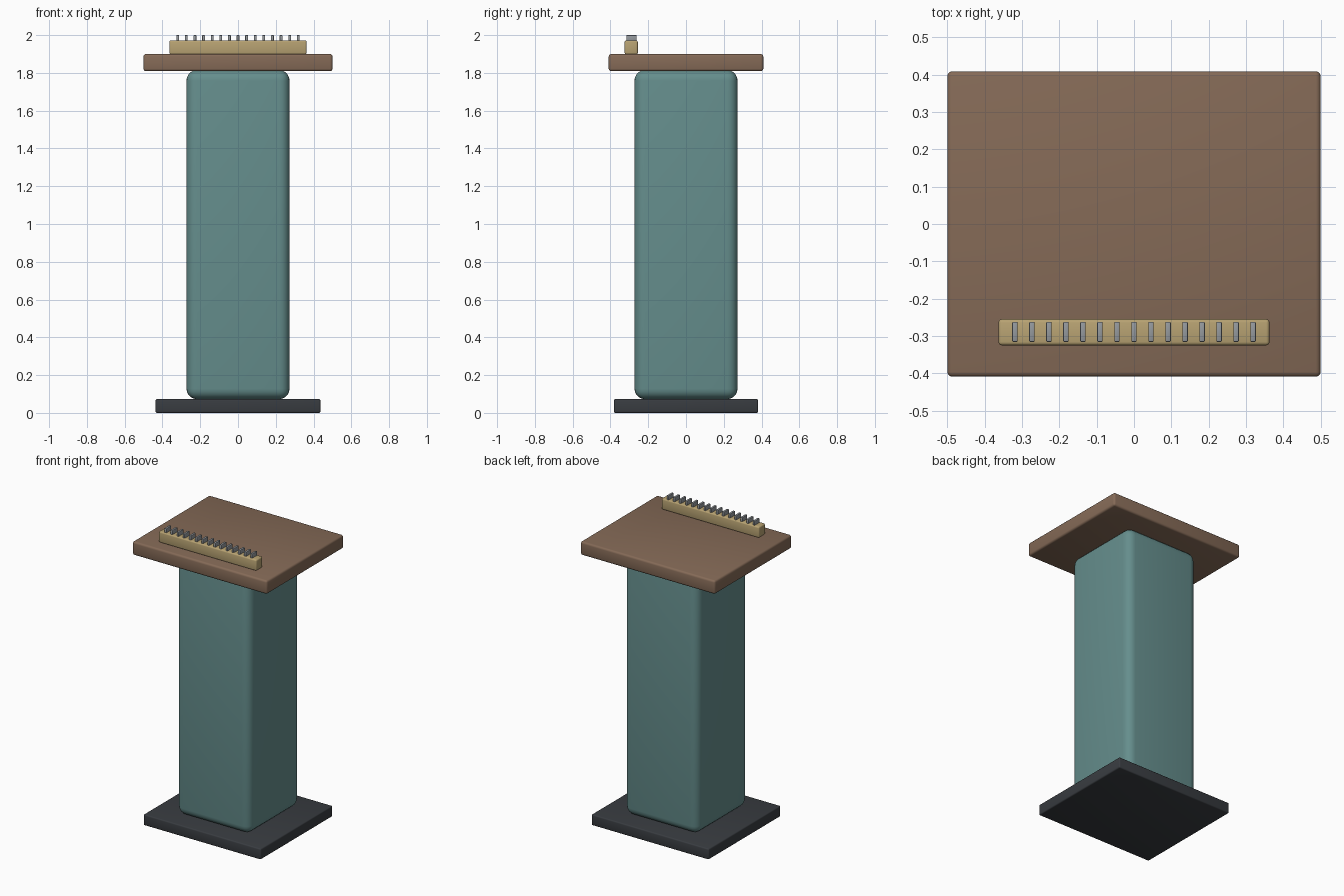
import bpy, math

if "Cube" in bpy.data.objects:
    bpy.data.objects.remove(bpy.data.objects["Cube"])


def material(name, rgb):
    m = bpy.data.materials.new(name)
    m.diffuse_color = (*rgb, 1)
    m.use_nodes = True
    m.node_tree.nodes["Principled BSDF"].inputs["Base Color"].default_value = m.diffuse_color
    return m


def block(name, x, y, z, mat, bevel, segments=3):
    """Rounded box spanning the given (min, max) ranges."""
    spans = (x, y, z)
    bpy.ops.mesh.primitive_cube_add(size=1, location=[(a + b) / 2 for a, b in spans])
    ob = bpy.context.object
    ob.name = name
    ob.scale = [b - a for a, b in spans]
    bpy.ops.object.transform_apply(location=False, rotation=False, scale=True)
    ob.data.materials.append(mat)
    mod = ob.modifiers.new("rounded_edges", 'BEVEL')
    mod.width = bevel
    mod.segments = segments
    bpy.ops.object.modifier_apply(modifier=mod.name)
    bpy.ops.object.shade_smooth_by_angle(angle=math.radians(35))
    return ob


dark = material("dark_base", (0.04, 0.045, 0.052))
teal = material("teal_paint", (0.13, 0.27, 0.265))
brown = material("brown_wood", (0.235, 0.145, 0.095))
tan = material("pale_wood", (0.48, 0.365, 0.17))
metal = material("metal", (0.3, 0.32, 0.34))

# Pedestal: foot plate, column and top board
block("foot_plate", (-0.436, 0.436), (-0.382, 0.382), (0, 0.073), dark, 0.008)
block("column", (-0.273, 0.273), (-0.273, 0.273), (0.073, 1.814), teal, 0.055, 5)
block("top_board", (-0.5, 0.5), (-0.409, 0.409), (1.809, 1.9), brown, 0.013)

# Rail along the front edge of the board
block("rail", (-0.363, 0.363), (-0.325, -0.255), (1.898, 1.972), tan, 0.009)

# Row of small metal teeth on the rail
for i in range(15):
    x = -0.319 + i * 0.638 / 14
    block(f"tooth_{i + 1}", (x - 0.0073, x + 0.0073), (-0.316, -0.262),
          (1.964, 2.0), metal, 0.003, 2)
